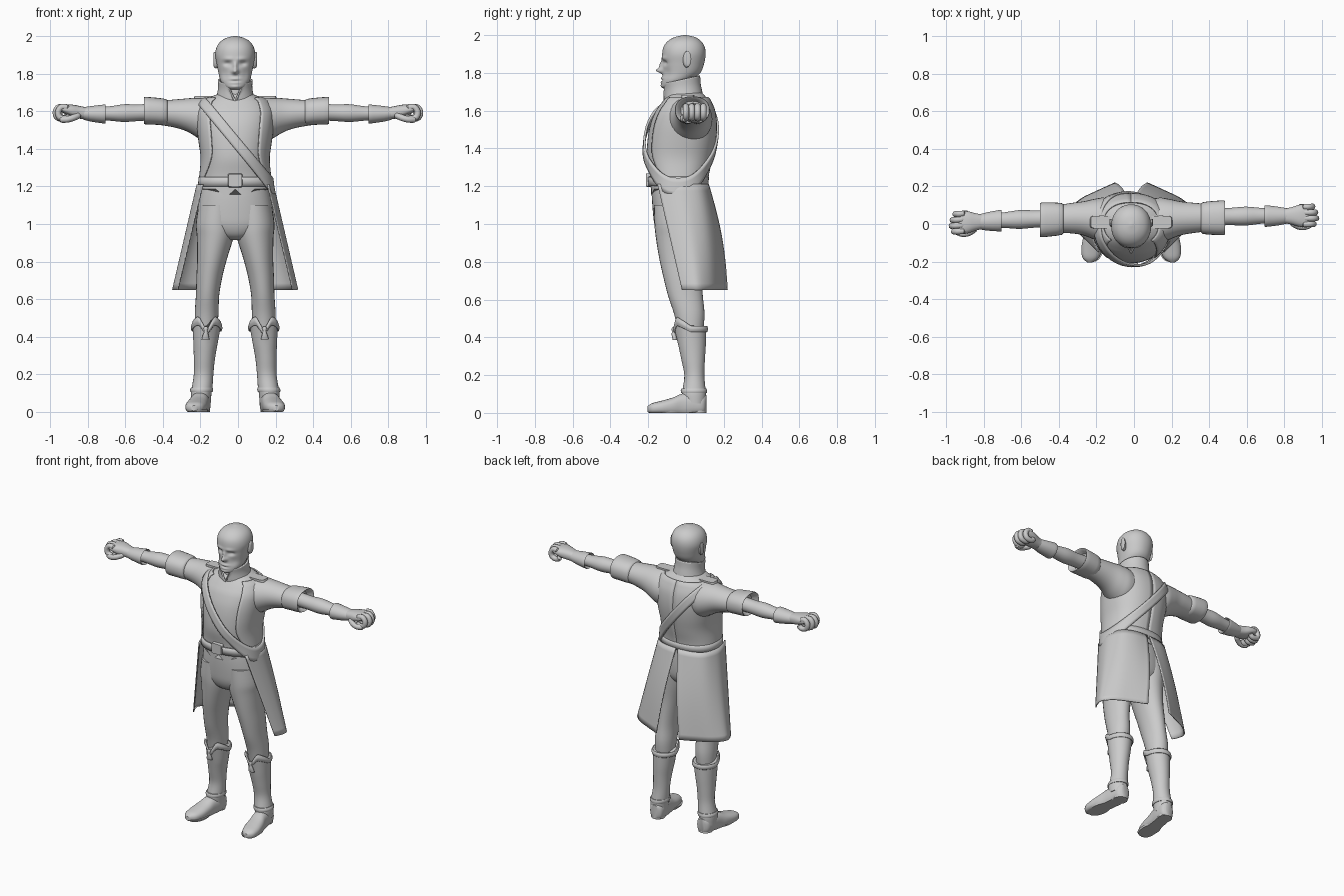
import bpy, bmesh, math
from math import sin, cos, pi, exp
from mathutils import Vector

X0 = -0.015                      # body centre line
grey = bpy.data.materials.new("plain grey")
grey.diffuse_color = (0.6, 0.6, 0.6, 1)


def finish(name, bm, thick=0, angle=40):
    bmesh.ops.remove_doubles(bm, verts=bm.verts, dist=1e-5)
    bmesh.ops.recalc_face_normals(bm, faces=bm.faces)
    me = bpy.data.meshes.new(name)
    bm.to_mesh(me)
    bm.free()
    ob = bpy.data.objects.new(name, me)
    bpy.context.collection.objects.link(ob)
    me.materials.append(grey)
    if thick:
        m = ob.modifiers.new("thickness", 'SOLIDIFY')
        m.thickness, m.offset = thick, 0
    bpy.ops.object.select_all(action='DESELECT')
    ob.select_set(True)
    bpy.context.view_layer.objects.active = ob
    bpy.ops.object.shade_smooth_by_angle(angle=math.radians(angle))
    return ob


def spline(rows, t):
    # Catmull-Rom through rows of numbers, t in row units
    i = min(int(t), len(rows) - 2)
    f = t - i
    a, b, c, d = (rows[max(0, min(len(rows) - 1, k))] for k in (i - 1, i, i + 1, i + 2))
    return [0.5 * (2 * q + (r - p) * f + (2 * p - 5 * q + 4 * r - s) * f * f
            + (3 * q - p - 3 * r + s) * f ** 3) for p, q, r, s in zip(a, b, c, d)]


def resample(rows, n):
    k = (len(rows) - 1) * n
    return [spline(rows, j / n) for j in range(k + 1)]


def grid(name, rings, closed=True, caps=True, thick=0, angle=40):
    bm = bmesh.new()
    vs = [[bm.verts.new(p) for p in r] for r in rings]
    n = len(vs[0])
    for a, b in zip(vs, vs[1:]):
        for i in range(n if closed else n - 1):
            j = (i + 1) % n
            bm.faces.new((a[i], a[j], b[j], b[i]))
    if caps and closed:
        bm.faces.new(vs[0])
        bm.faces.new(vs[-1])
    return finish(name, bm, thick, angle)


def loft(name, axis, rows, place=None, n=4, seg=28, power=2.0, caps=True, thick=0, angle=40):
    # rows: position along axis, two centres, two radii (remaining axes in order)
    rings = []
    for p, c1, c2, r1, r2 in resample(rows, n):
        ring = []
        for k in range(seg):
            t = 2 * pi * k / seg
            u, v = cos(t), sin(t)
            a = c1 + r1 * math.copysign(abs(u) ** (2 / power), u)
            b = c2 + r2 * math.copysign(abs(v) ** (2 / power), v)
            q = {'x': (p, a, b), 'y': (a, p, b), 'z': (a, b, p)}[axis]
            ring.append(place(*q) if place else (X0 + q[0], q[1], q[2]))
        rings.append(ring)
    return grid(name, rings, True, caps, thick, angle)


# --- torso: z, half width, front y, back y
TORSO = [(1.15, .190, -.185, .105), (1.25, .180, -.190, .108), (1.35, .172, -.207, .13),
         (1.45, .185, -.203, .148), (1.53, .195, -.188, .152), (1.60, .195, -.16, .143),
         (1.655, .165, -.12, .12), (1.685, .11, -.095, .095), (1.70, .07, -.08, .08)]


def surf(t, z, off=0):
    # torso surface, t = 0 at the front, growing towards +x
    i = 0
    while i < len(TORSO) - 2 and z > TORSO[i + 1][0]:
        i += 1
    f = (z - TORSO[i][0]) / (TORSO[i + 1][0] - TORSO[i][0])
    _, rx, yf, yb = spline(TORSO, i + max(0, min(1, f)))
    s, c = sin(t), cos(t)
    return Vector((X0 + (rx + off) * math.copysign(abs(s) ** .87, s),
                   (yf + yb) / 2 - ((yb - yf) / 2 + off) * math.copysign(abs(c) ** .87, c), z))


rings = []
for j in range(33):
    ring = []
    for k in range(48):
        t = 2 * pi * k / 48
        p = surf(t, 1.17 + .53 * j / 32)
        x = abs(p.x - X0)
        if j < 3 and cos(t) > 0:      # pointed waistcoat hem
            p.z += (.015 - .045 * max(0, 1 - abs(x - .05) / .05)) * (1 - j / 3)
        ring.append(p)
    rings.append(ring)
grid("waistcoat", rings)

# --- open jacket panels lying on the waistcoat
EDGE = [(1.2, 1.25), (1.27, .95), (1.36, .72), (1.45, .66), (1.55, .66), (1.63, .7), (1.67, .75)]
for s, side in ((-1, "right"), (1, "left")):
    rings = [[surf(s * (e + (pi - e) * k / 24), z, .008) for k in range(25)]
             for z, e in resample(EDGE, 4)]
    grid(side + "_jacket_panel", rings, closed=False, thick=.008)

# --- diagonal sash and belt
rings = []
for w in (-.042, -.02, .02, .042):
    ring = []
    for k in range(64):
        t, z = 2 * pi * k / 64, 1.45
        for _ in range(40):
            z += .3 * (min(1.69, max(1.16, 1.44 + w - 1.32 * (surf(t, z).x - X0))) - z)
        ring.append(surf(t, z, .017))
    rings.append(ring)
grid("sash", rings, caps=False, thick=.012)
grid("belt", [[surf(2 * pi * k / 48, z, .009) for k in range(48)] for z in (1.2, 1.225, 1.25)],
     caps=False, thick=.01)
loft("buckle", 'y', [(-.212, 0, 1.232, .036, .034), (-.185, 0, 1.232, .04, .038)], power=8, n=1)

# --- pelvis
loft("hips", 'z', [(.915, 0, -.04, .05, .06), (.94, 0, -.04, .12, .1), (.99, 0, -.035, .19, .13),
                   (1.06, 0, -.035, .2, .14), (1.15, 0, -.038, .188, .143),
                   (1.22, 0, -.04, .172, .14)], power=2.2, seg=40)

# --- head with facial relief: x, z, x radius, z radius, amount forward
HEAD = [(1.715, 0, -.085, .03, .03), (1.73, 0, -.075, .056, .052), (1.76, 0, -.05, .077, .077),
        (1.80, 0, -.023, .088, .099), (1.85, 0, -.014, .098, .110), (1.90, 0, -.011, .106, .115),
        (1.94, 0, -.010, .099, .108), (1.97, 0, -.008, .079, .086), (1.99, 0, -.006, .046, .052),
        (2.0, 0, -.005, .006, .006)]
FACE = [(0, 1.812, .016, .014, .034), (0, 1.84, .010, .022, .017), (.04, 1.853, .02, .012, -.014),
        (.035, 1.878, .03, .010, .006), (0, 1.772, .028, .006, .008), (0, 1.760, .02, .004, -.004),
        (0, 1.75, .024, .006, .006), (0, 1.73, .025, .012, .007), (.055, 1.80, .02, .03, -.005)]
head = loft("head", 'z', HEAD, n=8, seg=96, power=2.1)
for v in head.data.vertices:
    if v.co.y < -.03:
        x, z = abs(v.co.x - X0), v.co.z
        v.co.y -= sum(a * exp(-((x - fx) / rx) ** 2 - ((z - fz) / rz) ** 2)
                      for fx, fz, rx, rz, a in FACE)
loft("neck", 'z', [(1.62, 0, 0, .08, .085), (1.70, 0, -.012, .073, .078), (1.78, 0, -.005, .07, .075)])


# --- stand collar, lower at the front with a V opening
def collar_place(x, y, z):
    notch = max(0, 1 - abs(x) / .04) if y < 0 else 0
    k = max(0, (z - 1.65) / .11)
    return (X0 + x, y, z + .2 * y * k - .085 * notch * k)


loft("collar", 'z', [(1.65, 0, -.01, .105, .1), (1.69, 0, -.015, .092, .097),
                     (1.73, 0, -.02, .086, .093), (1.77, 0, -.024, .087, .094)],
     collar_place, seg=64, caps=False, thick=.01)

for s, side in ((-1, "right"), (1, "left")):
    def leg(x, y, z):
        return (X0 + s * x, y, max(z, 0))

    def arm(x, y, z):
        # slight difference in reach and sweep of the two arms
        return (X0 + s * x * (1 - s * X0), y + (.012 if s > 0 else -.03) * max(0, x - .3) / .7, z)

    # ear
    loft(side + "_ear", 'x', [(.085, .0, 1.868, .016, .032), (.1, .003, 1.87, .02, .042),
                              (.112, .008, 1.874, .02, .042), (.116, .01, 1.876, .012, .032)], leg, n=2, seg=16)
    # trousers
    loft(side + "_trouser_leg", 'z',
         [(.42, .155, .025, .058, .065), (.52, .152, .018, .063, .08), (.62, .147, -.003, .062, .092),
          (.72, .137, -.018, .069, .102), (.82, .122, -.03, .08, .112), (.93, .106, -.035, .098, .125),
          (1.0, .103, -.035, .106, .132), (1.1, .095, -.035, .1, .135)], leg)

    # boots: shaft with peaked front, trim, tassel, foot and heel
    def boot(x, y, z):
        a = abs(math.atan2(x - .152, -(y - .025)))
        k = max(0, min(1, (z - .36) / .1))
        rise = .055 * max(0, cos(a)) * min(1, a / .5) - .03 * max(0, 1 - a / .5)
        return leg(x, y, z + k * rise)

    loft(side + "_boot_shaft", 'z',
         [(.05, .182, .045, .052, .058), (.1, .181, .042, .055, .064), (.13, .176, .043, .055, .06),
          (.2, .168, .044, .052, .053), (.28, .164, .038, .056, .062), (.36, .158, .032, .064, .073),
          (.455, .152, .024, .075, .084)], boot, seg=40)
    loft(side + "_boot_trim", 'z', [(.43, .152, .025, .076, .085), (.445, .152, .024, .081, .09),
                                    (.46, .152, .024, .076, .085)], boot, seg=40, caps=False, thick=.006)
    loft(side + "_ankle_strap", 'z', [(.105, .180, .042, .058, .068), (.117, .179, .042, .062, .07),
                                      (.13, .177, .042, .057, .066)], leg, n=2)
    loft(side + "_tassel", 'z', [(.385, .158, -.058, .021, .012), (.41, .157, -.064, .015, .012),
                                 (.43, .156, -.066, .008, .009), (.445, .156, -.066, .013, .01),
                                 (.455, .156, -.066, .005, .005)], leg, n=2, seg=14)
    loft(side + "_foot", 'y',
         [(.108, .176, .05, .022, .045), (.09, .177, .045, .044, .055), (.04, .181, .045, .05, .062),
          (-.02, .19, .04, .05, .062), (-.07, .2, .033, .055, .048), (-.13, .209, .027, .056, .037),
          (-.18, .216, .023, .043, .028), (-.205, .22, .02, .012, .014)], leg, power=2.4)
    loft(side + "_sole", 'z', [(0, .2, -.105, .052, .09), (.012, .2, -.105, .056, .096)], leg, n=1)
    loft(side + "_boot_heel", 'z', [(0, .178, .065, .044, .044), (.03, .178, .065, .042, .042)], leg, n=1)

    # sleeve, turned cuff, forearm, glove cuff, palm: x, centre y, centre z, radii
    loft(side + "_sleeve", 'x',
         [(.08, .01, 1.55, .12, .12), (.15, .018, 1.553, .122, .121), (.2, .025, 1.565, .108, .108),
          (.26, .03, 1.58, .09, .088), (.33, .032, 1.588, .08, .074), (.43, .032, 1.592, .07, .062)], arm)
    loft(side + "_sleeve_cuff", 'x',
         [(.46, .03, 1.6, .06, .05), (.49, .03, 1.603, .084, .066), (.485, .03, 1.603, .092, .073),
          (.43, .03, 1.6, .09, .072), (.375, .03, 1.595, .084, .07), (.365, .03, 1.594, .07, .06)],
         arm, n=2, power=2.3)
    loft(side + "_forearm", 'x',
         [(.42, .035, 1.598, .046, .045), (.52, .036, 1.592, .046, .044), (.6, .037, 1.59, .05, .047),
          (.68, .037, 1.588, .042, .038), (.8, .036, 1.588, .032, .03)], arm)
    loft(side + "_glove_cuff", 'x',
         [(.72, .035, 1.588, .045, .035), (.7, .035, 1.585, .056, .05), (.72, .035, 1.585, .056, .049),
          (.78, .034, 1.586, .048, .041), (.82, .034, 1.588, .04, .033)], arm, n=2)
    loft(side + "_palm", 'x',
         [(.8, .034, 1.588, .038, .031), (.84, .034, 1.594, .046, .034), (.88, .034, 1.602, .058, .033),
          (.92, .034, 1.61, .062, .024), (.94, .034, 1.612, .055, .014)], arm, power=2.4)

    def tube(name, pts, r):
        pts = [Vector(p) for p in resample(pts, 4)]
        rings = []
        for i, p in enumerate(pts):
            d = (pts[min(i + 1, len(pts) - 1)] - pts[max(i - 1, 0)]).normalized()
            u = d.cross(Vector((0, 1, .01))).normalized()
            w = d.cross(u)
            q = r * (.6 if i in (0, len(pts) - 1) else 1)
            rings.append([arm(*(p + q * (u * cos(a * pi / 5) + w * sin(a * pi / 5)))) for a in range(10)])
        grid(name, rings)

    # curled fingers around an open grip, and thumb
    for i in range(4):
        y, m = -.012 + .031 * i, (.972, .985, .98, .965)[i]
        tube(f"{side}_finger_{i + 1}", [(.90, y, 1.618), (m - .035, y, 1.622), (m - .016, y, 1.596),
                                        (m - .025, y, 1.567), (m - .06, y, 1.56), (m - .08, y, 1.578)], .0165)
    tube(side + "_thumb", [(.84, 0, 1.58), (.875, -.022, 1.565), (.91, -.026, 1.556), (.945, -.012, 1.556)], .017)

    # shoulder strap
    loft(side + "_shoulder_strap", 'z', [(1.668, .16, .01, .06, .034), (1.682, .155, .01, .06, .034)],
         leg, n=1, power=5)

    # coat tail, split at the back
    top = [(.172, -.15), (.196, -.08), (.2, -.01), (.17, .07), (.1, .108), (.008, .118)]
    low = [(.305, -.02), (.325, .02), (.328, .07), (.27, .13), (.18, .175), (.085, .218)]
    a, b = resample(top, 4), resample(low, 4)
    rings = []
    for j in range(17):
        f = j / 16
        rings.append([leg(p[0] + (q[0] - p[0]) * f, p[1] + (q[1] - p[1]) * f + .02 * sin(pi * f) * (k / 20),
                          1.21 - .56 * f) for k, (p, q) in enumerate(zip(a, b))])
    grid(side + "_coat_tail", rings, closed=False, thick=.007)
